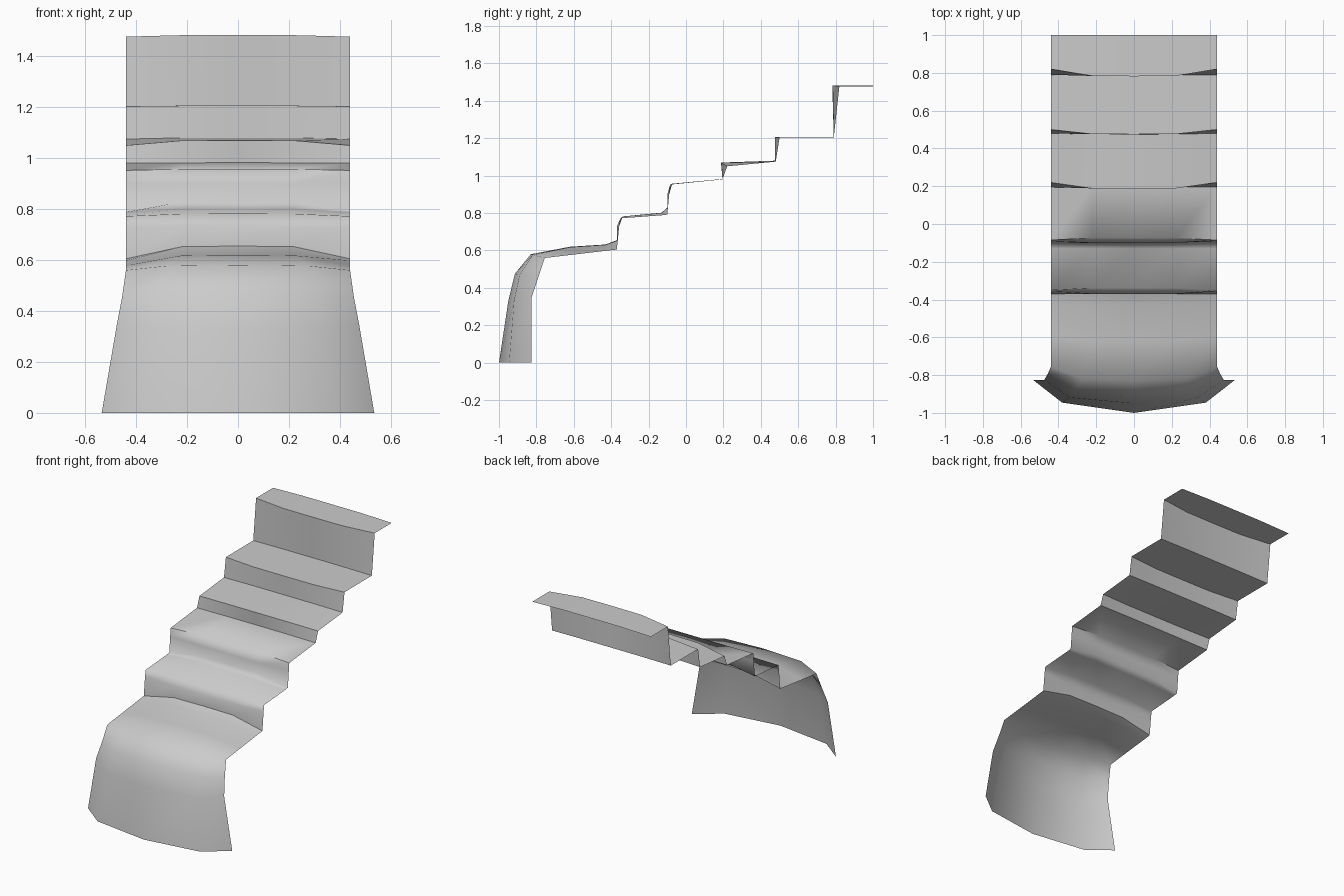
import bpy, bmesh
from math import radians

# Cross-rows from the foot to the top landing:
# centre y, centre z, edge y, edge z
ROWS = [
    (-1.00, 0.00, -0.825, 0.00), (-0.95, 0.33, -0.825, 0.35),
    (-0.915, 0.475, -0.79, 0.455), (-0.83, 0.58, -0.755, 0.56),
    (-0.62, 0.62, -0.60, 0.578), (-0.43, 0.632, -0.43, 0.598),
    (-0.37, 0.655, -0.37, 0.605), (-0.37, 0.73, -0.357, 0.73),
    (-0.338, 0.782, -0.35, 0.772), (-0.13, 0.802, -0.13, 0.788),
    (-0.10, 0.83, -0.10, 0.792), (-0.10, 0.90, -0.09, 0.90),
    (-0.073, 0.957, -0.085, 0.952), (0.195, 0.982, 0.195, 0.98),
    (0.187, 1.07, 0.22, 1.05), (0.475, 1.08, 0.48, 1.075),
    (0.475, 1.206, 0.50, 1.203), (0.79, 1.206, 0.79, 1.204),
    (0.782, 1.483, 0.82, 1.477), (1.00, 1.483, 1.00, 1.477),
]
# The foot flares outward: edge x, inner x, bow of the inner column
FLARE = [(0.535, 0.38, 0.31), (0.475, 0.34, 0.25), (0.455, 0.31, 0.2), (0.44, 0.28, 0.15)]
STRAIGHT = (0.44, 0.22, 0.05)

# Stepped sheet, lofted across five columns
bm = bmesh.new()
grid = []
for i, (cy, cz, ey, ez) in enumerate(ROWS):
    edge_x, inner_x, bow = FLARE[i] if i < len(FLARE) else STRAIGHT
    inner = (inner_x, cy + bow * (ey - cy), cz + bow * (ez - cz))
    half = [(edge_x, ey, ez), inner]
    points = [(-x, y, z) for x, y, z in half] + [(0, cy, cz)] + half[::-1]
    grid.append([bm.verts.new(p) for p in points])
for low, high in zip(grid, grid[1:]):
    for j in range(4):
        bm.faces.new((low[j], low[j + 1], high[j + 1], high[j]))

mesh = bpy.data.meshes.new("stepped_sheet")
bm.to_mesh(mesh)
bm.free()
sheet = bpy.data.objects.new("stepped_sheet", mesh)
bpy.context.collection.objects.link(sheet)
bpy.context.view_layer.objects.active = sheet
sheet.select_set(True)
# Rounded lower steps stay smooth, square upper steps stay crisp
bpy.ops.object.shade_smooth_by_angle(angle=radians(68))
